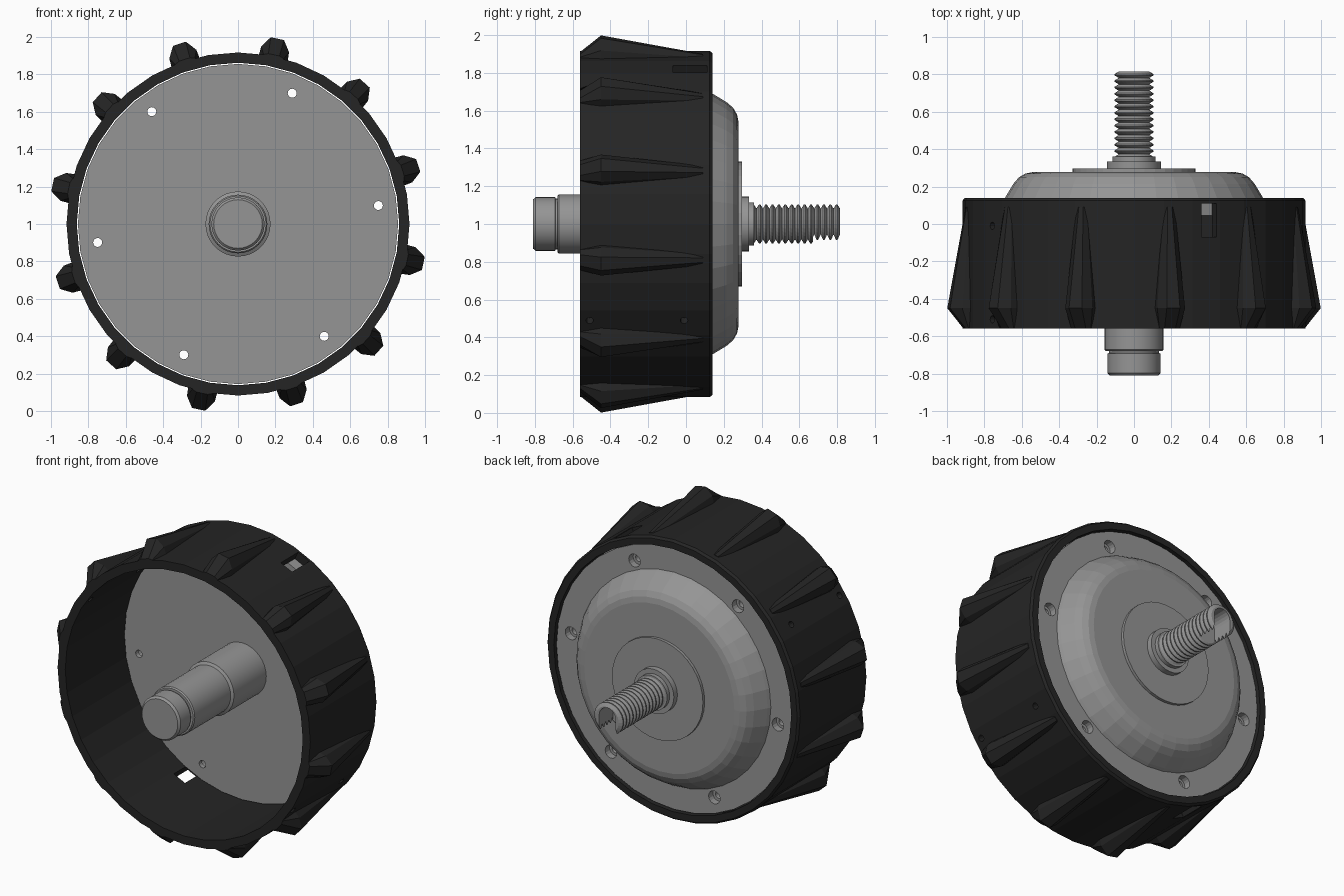
import bpy, bmesh, math
from mathutils import Matrix

if "Cube" in bpy.data.objects:
    bpy.data.objects.remove(bpy.data.objects["Cube"])

CZ = 1.0  # height of the wheel axis


def material(name, v):
    m = bpy.data.materials.new(name)
    m.diffuse_color = (v, v, v, 1)
    m.use_nodes = True
    m.node_tree.nodes["Principled BSDF"].inputs["Base Color"].default_value = m.diffuse_color
    return m


RUBBER = material("black_rubber", 0.018)
METAL = material("grey_metal", 0.30)


def finish(name, bm, mat=None, smooth=0):
    bmesh.ops.remove_doubles(bm, verts=bm.verts, dist=1e-5)
    bmesh.ops.recalc_face_normals(bm, faces=bm.faces)
    me = bpy.data.meshes.new(name)
    bm.to_mesh(me)
    bm.free()
    ob = bpy.data.objects.new(name, me)
    bpy.context.collection.objects.link(ob)
    if mat:
        me.materials.append(mat)
    if smooth:
        bpy.ops.object.select_all(action='DESELECT')
        ob.select_set(True)
        bpy.context.view_layer.objects.active = ob
        bpy.ops.object.shade_smooth_by_angle(angle=math.radians(smooth))
    return ob


def lathe(bm, profile, sides, closed=False, x=0.0, z=CZ):
    """Turn (radius, y) points around an axis parallel to y."""
    rings = []
    for r, y in profile:
        if r == 0:
            rings.append([bm.verts.new((x, y, z))] * sides)
        else:
            rings.append([bm.verts.new((x + r * math.cos(2 * math.pi * i / sides), y,
                                        z + r * math.sin(2 * math.pi * i / sides)))
                          for i in range(sides)])
    pairs = list(zip(rings, rings[1:]))
    if closed:
        pairs.append((rings[-1], rings[0]))
    for a, b in pairs:
        for i in range(sides):
            j = (i + 1) % sides
            f = list(dict.fromkeys((a[i], a[j], b[j], b[i])))
            bm.faces.new(f)


def turned(name, profile, sides, mat, closed=False, smooth=0):
    bm = bmesh.new()
    lathe(bm, profile, sides, closed)
    return finish(name, bm, mat, smooth)


def cut(target, bm):
    cutter = finish("cutter", bm)
    cutter.hide_render = True
    mod = target.modifiers.new("cut", 'BOOLEAN')
    mod.operation = 'DIFFERENCE'
    mod.solver = 'EXACT'
    mod.object = cutter
    bpy.context.view_layer.objects.active = target
    bpy.ops.object.modifier_apply(modifier=mod.name)
    bpy.data.objects.remove(cutter)


def around(deg):
    """Placement whose local x points outward at the given angle about the axis."""
    return Matrix.Translation((0, 0, CZ)) @ Matrix.Rotation(-math.radians(deg), 4, 'Y')


# Tyre: open drum with a small chamfer on the rear edge
tyre = turned("tyre", [(0.862, -0.56), (0.917, -0.56), (0.917, 0.125), (0.905, 0.14),
                       (0.862, 0.14)], 36, RUBBER, closed=True)

# Two opposite slots and two pairs of pin holes through the tyre wall
bm = bmesh.new()
for deg in (64, 244):
    bmesh.ops.create_cube(bm, size=1, matrix=around(deg)
                          @ Matrix.Translation((0.9, 0.02, 0))
                          @ Matrix.Diagonal((0.3, 0.18, 0.09, 1)))
for deg in (-34, 146):
    for y in (-0.51, -0.01):
        bmesh.ops.create_cone(bm, cap_ends=True, segments=12, radius1=0.02, radius2=0.02,
                              depth=0.3, matrix=around(deg)
                              @ Matrix.Translation((0.9, y, 0))
                              @ Matrix.Rotation(math.pi / 2, 4, 'Y'))
cut(tyre, bm)

# Tread lugs: tapered ridges, (y, [(radius, half width) base, shoulder, top])
SECTIONS = [(-0.56, [(0.88, 0.060), (0.915, 0.055), (0.925, 0.030)]),
            (-0.45, [(0.88, 0.080), (0.955, 0.076), (1.013, 0.036)]),
            (0.09, [(0.88, 0.035), (0.905, 0.030), (0.918, 0.012)])]
bm = bmesh.new()
for k in range(12):
    place = around(18 + 30 * k)
    loops = []
    for y, pts in SECTIONS:
        outline = [(r, -w) for r, w in pts] + [(r, w) for r, w in reversed(pts)]
        loops.append([bm.verts.new(place @ Matrix.Translation((r, y, w)).translation)
                      for r, w in outline])
    for a, b in zip(loops, loops[1:]):
        for i in range(6):
            j = (i + 1) % 6
            bm.faces.new((a[i], a[j], b[j], b[i]))
    bm.faces.new(loops[0])
    bm.faces.new(loops[-1])
finish("tread_lugs", bm, RUBBER)

# Hub: disc with a domed rear cover
hub = turned("hub_disc", [(0, 0.045), (0.856, 0.045), (0.856, 0.12), (0.70, 0.12),
                          (0.69, 0.14), (0.645, 0.215), (0.615, 0.25), (0.58, 0.27),
                          (0.545, 0.277), (0, 0.277)], 36, METAL)

# Six counterbored bolt holes through the disc
bm = bmesh.new()
for k in range(6):
    a = math.radians(7.5 + 60 * k)
    lathe(bm, [(0, 0.0), (0.024, 0.0), (0.024, 0.075), (0.042, 0.075), (0.042, 0.2), (0, 0.2)],
          16, x=0.757 * math.cos(a), z=CZ + 0.757 * math.sin(a))
cut(hub, bm)

# Front axle: stepped shaft with a retaining groove
turned("front_axle", [(0, -0.81), (0.130, -0.81), (0.142, -0.797), (0.142, -0.693),
                      (0.134, -0.69), (0.134, -0.68), (0.150, -0.68), (0.157, -0.672),
                      (0.157, -0.30), (0.174, -0.29), (0.174, 0.06), (0, 0.06)],
       32, METAL, smooth=20)

# Rear washer and collar
turned("rear_washer", [(0, 0.27), (0.33, 0.27), (0.33, 0.296), (0, 0.296)], 36, METAL)
turned("rear_collar", [(0, 0.28), (0.145, 0.28), (0.145, 0.333), (0.115, 0.333),
                       (0.115, 0.36), (0, 0.36)], 32, METAL, smooth=20)

# Threaded stud
PITCH, START, TURNS = 0.034, 0.339, 14
thread = [(0, START)]
for i in range(TURNS):
    y = START + i * PITCH
    thread += [(0.082, y), (0.104, y + PITCH * 0.4), (0.104, y + PITCH * 0.6)]
thread += [(0.082, START + TURNS * PITCH), (0, START + TURNS * PITCH)]
stud = turned("threaded_stud", thread, 28, METAL)

# Keyway in the stud end: round bottomed channel open downwards
bm = bmesh.new()
outline = [(0.06 * math.cos(math.pi * i / 10), CZ + 0.015 + 0.06 * math.sin(math.pi * i / 10))
           for i in range(11)] + [(-0.06, CZ - 0.2), (0.06, CZ - 0.2)]
ends = [[bm.verts.new((x, y, z)) for x, z in outline] for y in (0.672, 0.9)]
for i in range(len(outline)):
    j = (i + 1) % len(outline)
    bm.faces.new((ends[0][i], ends[0][j], ends[1][j], ends[1][i]))
for e in ends:
    bm.faces.new(e)
cut(stud, bm)
